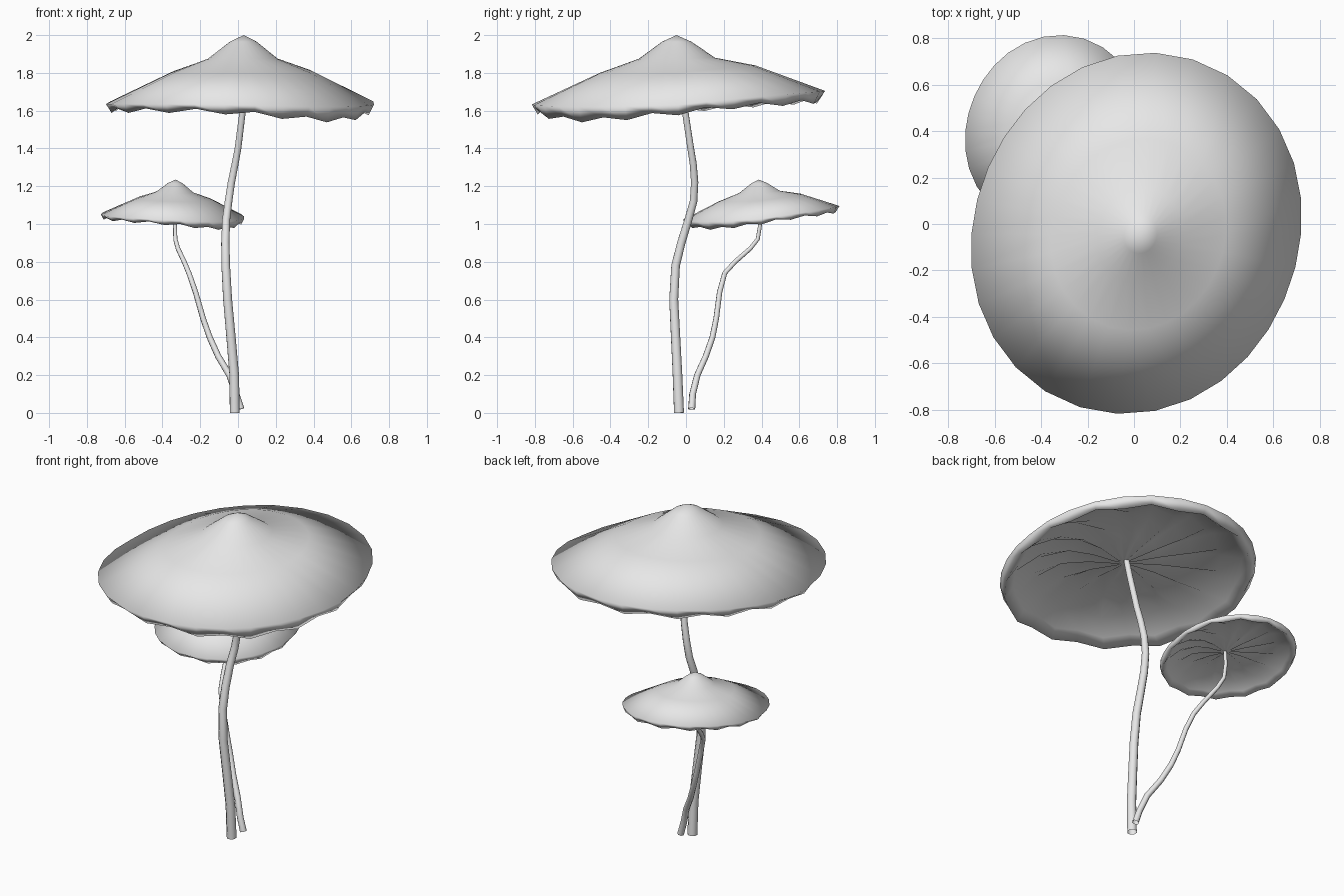
import bpy, bmesh, math
from mathutils import Vector, Euler

cube = bpy.data.objects.get("Cube")
if cube:
    bpy.data.objects.remove(cube, do_unlink=True)

grey = bpy.data.materials.new("pale_grey")
grey.use_nodes = True
grey.diffuse_color = (0.8, 0.8, 0.8, 1)
grey.node_tree.nodes["Principled BSDF"].inputs["Base Color"].default_value = (0.8, 0.8, 0.8, 1)

SIDES = 30
PEAK = Vector((0.03, -0.05, 2.0))


def add_object(name, data):
    obj = bpy.data.objects.new(name, data)
    bpy.context.collection.objects.link(obj)
    bpy.ops.object.select_all(action='DESELECT')
    obj.select_set(True)
    bpy.context.view_layer.objects.active = obj
    data.materials.append(grey)


def outline(a):
    """Rim radius: a slightly skewed oval."""
    return 0.742 - 0.033 * math.cos(2 * a) + 0.03 * math.sin(2 * a)


def sag(a):
    """Front left part of the rim hangs lower than the rest."""
    return max(0, math.cos(a + math.pi / 4)) ** 4


def lift(a):
    """Back of the cap is raised."""
    return max(0, math.sin(a))


def cap(name, peak, scale, lean):
    bm = bmesh.new()
    turn = Euler(lean).to_matrix()

    def place(x, y, z):
        return bm.verts.new(peak + turn @ (Vector((x, y, z)) - PEAK) * scale)

    def ring(t, z, tilt, droop=0, fold=0, swirl=0):
        verts = []
        for i in range(SIDES):
            a = math.tau * i / SIDES
            r = t * outline(a)
            b = a + swirl
            pleat = fold if i % 2 else -fold
            h = z + tilt * lift(a) - droop * sag(a) + pleat
            # inner rings are centred under the peak, the rim slightly off it
            verts.append(place(PEAK.x - 0.02 * t + r * math.cos(b),
                               PEAK.y + 0.01 * t + r * math.sin(b), h))
        return verts

    # upper surface, rim, hanging lip, then the hollow pleated underside
    rings = [
        ring(0.10, 1.965, 0),
        ring(0.26, 1.875, 0.005),
        ring(0.53, 1.80, 0.04),
        ring(1.00, 1.635, 0.07, 0.015),
        ring(0.96, 1.60, 0.05, 0.05, 0.012),
        ring(0.89, 1.64, 0.055, 0.03, 0.012, 0.02),
        ring(0.72, 1.69, 0.05, 0.01, 0.018, 0.08),
        ring(0.50, 1.725, 0.03, 0, 0.022, 0.15),
        ring(0.28, 1.73, 0.01, 0, 0.016, 0.15),
        ring(0.06, 1.71, 0, 0, 0.004, 0.05),
    ]
    for upper, lower in zip(rings, rings[1:]):
        for i in range(SIDES):
            j = (i + 1) % SIDES
            bm.faces.new((upper[i], lower[i], lower[j], upper[j]))
    tip = place(*PEAK)
    hub = place(PEAK.x, PEAK.y, 1.71)
    for i in range(SIDES):
        j = (i + 1) % SIDES
        bm.faces.new((tip, rings[0][i], rings[0][j]))
        bm.faces.new((hub, rings[-1][j], rings[-1][i]))
    bmesh.ops.recalc_face_normals(bm, faces=bm.faces)
    mesh = bpy.data.meshes.new(name)
    bm.to_mesh(mesh)
    bm.free()
    add_object(name, mesh)
    # the rim is soft, so the whole cap shades as one surface
    bpy.ops.object.shade_smooth()


def stem(name, path, base, top):
    curve = bpy.data.curves.new(name, 'CURVE')
    curve.dimensions = '3D'
    curve.bevel_depth = 1
    curve.bevel_resolution = 2
    line = curve.splines.new('POLY')
    line.points.add(len(path) - 1)
    for i, (point, p) in enumerate(zip(line.points, path)):
        point.co = (*p, 1)
        point.radius = base + (top - base) * i / (len(path) - 1)
    add_object(name, curve)
    bpy.ops.object.convert(target='MESH')
    bpy.ops.object.shade_smooth_by_angle(angle=math.radians(50))


cap("large_cap", PEAK, 1.0, (0, 0, 0))
cap("small_cap", Vector((-0.33, 0.385, 1.235)), 0.535, (0.045, 0.03, 0))

stem("large_stem", [
    (-0.017, -0.037, 0.0), (-0.02, -0.045, 0.2), (-0.037, -0.055, 0.4),
    (-0.055, -0.065, 0.6), (-0.065, -0.055, 0.78), (-0.067, -0.025, 0.9),
    (-0.063, 0.012, 1.02), (-0.05, 0.04, 1.12), (-0.035, 0.046, 1.22),
    (-0.015, 0.038, 1.32), (0.0, 0.025, 1.4), (0.025, -0.005, 1.6),
    (0.03, -0.03, 1.72)], 0.028, 0.017)

stem("small_stem", [
    (0.015, 0.03, 0.02), (-0.01, 0.035, 0.1), (-0.045, 0.06, 0.2),
    (-0.105, 0.105, 0.3), (-0.15, 0.14, 0.4), (-0.185, 0.16, 0.5),
    (-0.225, 0.178, 0.64), (-0.26, 0.205, 0.74), (-0.285, 0.26, 0.8),
    (-0.318, 0.34, 0.87), (-0.332, 0.38, 0.92), (-0.333, 0.393, 1.0),
    (-0.33, 0.39, 1.085)], 0.019, 0.010)
